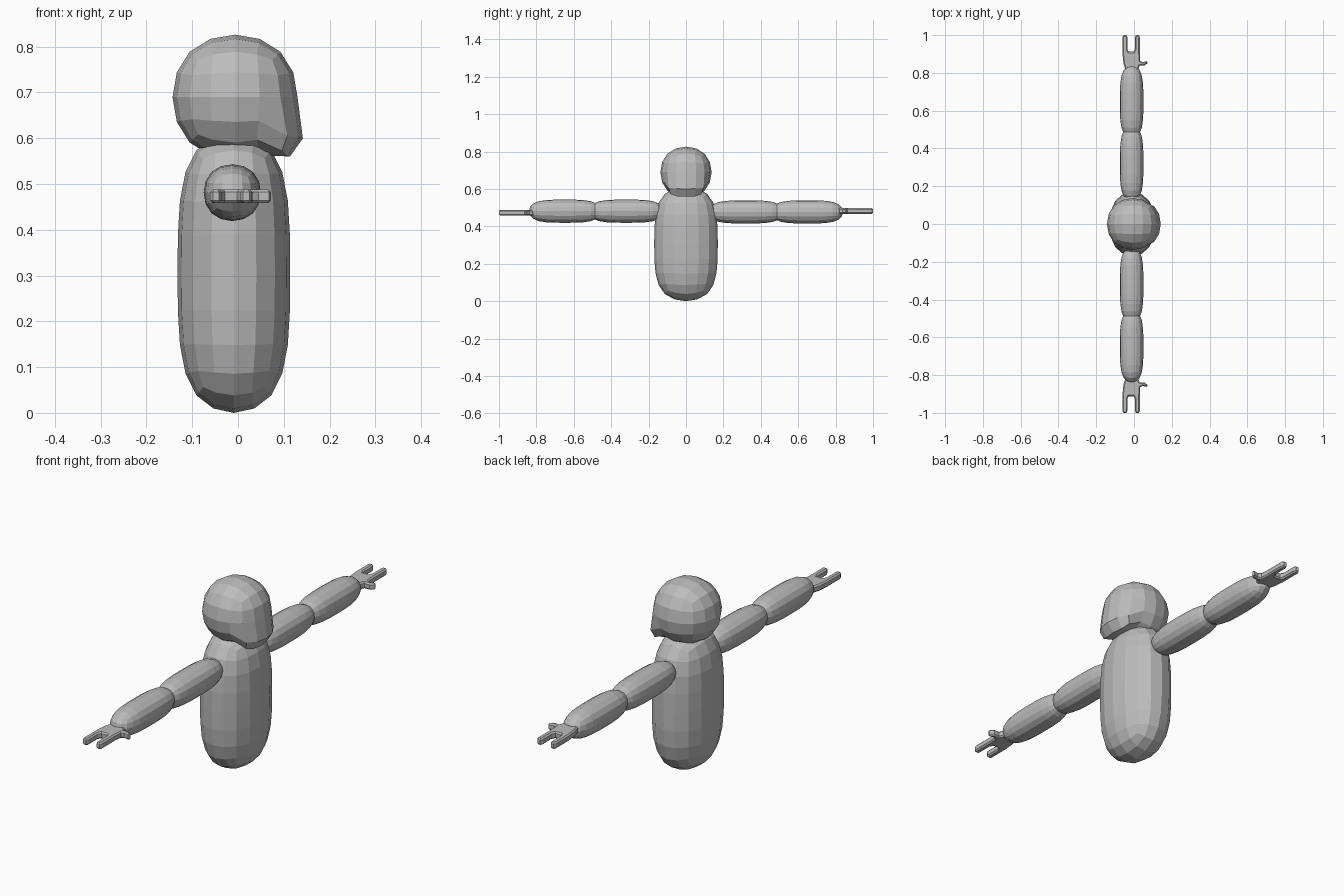
import bpy, bmesh
from mathutils import Vector

if "Cube" in bpy.data.objects:
    bpy.data.objects.remove(bpy.data.objects["Cube"])

grey = bpy.data.materials.new("grey")
grey.diffuse_color = (0.5, 0.5, 0.5, 1)
grey.use_nodes = True
grey.node_tree.nodes["Principled BSDF"].inputs["Base Color"].default_value = grey.diffuse_color


def rounded_block(name, lo, hi, axis=None):
    """Subdivided box fitted to bounds; a middle loop on `axis` keeps it long and straight."""
    bm = bmesh.new()
    bmesh.ops.create_cube(bm, size=2)
    if axis is not None:
        for v in bm.verts:
            v.co[axis] *= 2
        normal = Vector((0, 0, 0))
        normal[axis] = 1
        bmesh.ops.bisect_plane(bm, geom=bm.verts[:] + bm.edges[:] + bm.faces[:],
                               plane_co=(0, 0, 0), plane_no=normal)
    me = bpy.data.meshes.new(name)
    bm.to_mesh(me)
    bm.free()
    ob = bpy.data.objects.new(name, me)
    bpy.context.collection.objects.link(ob)
    mod = ob.modifiers.new("round", 'SUBSURF')
    mod.levels = mod.render_levels = 2
    bpy.context.view_layer.objects.active = ob
    bpy.ops.object.modifier_apply(modifier=mod.name)
    # fit to the wanted bounds
    for i in range(3):
        top = max(v.co[i] for v in me.vertices)
        for v in me.vertices:
            v.co[i] = (lo[i] + hi[i]) / 2 + v.co[i] / top * (hi[i] - lo[i]) / 2
    me.materials.append(grey)
    return ob


# body and head
rounded_block("body", (-0.132, -0.17, 0), (0.114, 0.17, 0.612), 2)
head = rounded_block("head", (-0.143, -0.137, 0.553), (0.13, 0.137, 0.826))

# jaw pulled forward and down on the +x side
for v in head.data.vertices:
    if v.co.x > 0.06 and v.co.z < 0.665:
        v.co.x += 0.021
        v.co.z = max(v.co.z - 0.036, 0.56)


def hand(name, side, z):
    """Flat two-fingered hand with a hooked thumb."""
    outline = [(-0.045, 0.815), (-0.056, 0.85), (-0.061, 0.90), (-0.061, 0.99),
               (-0.055, 1.0), (-0.041, 1.0), (-0.035, 0.99), (-0.035, 0.925),
               (-0.028, 0.912), (-0.002, 0.912), (0.005, 0.925), (0.005, 0.99),
               (0.011, 1.0), (0.025, 1.0), (0.031, 0.99), (0.031, 0.90),
               (0.033, 0.864), (0.045, 0.857), (0.068, 0.862), (0.072, 0.852),
               (0.055, 0.838), (0.03, 0.838), (0.02, 0.815)]
    bm = bmesh.new()
    face = bm.faces.new([bm.verts.new((x, side * y, z - 0.015)) for x, y in outline])
    ext = bmesh.ops.extrude_face_region(bm, geom=[face])
    for v in ext["geom"]:
        if isinstance(v, bmesh.types.BMVert):
            v.co.z += 0.03
    bmesh.ops.recalc_face_normals(bm, faces=bm.faces[:])
    rims = [e for e in bm.edges if abs(e.verts[0].co.z - e.verts[1].co.z) < 1e-5]
    bmesh.ops.bevel(bm, geom=rims, offset=0.006, segments=1, affect='EDGES')
    me = bpy.data.meshes.new(name)
    bm.to_mesh(me)
    bm.free()
    me.materials.append(grey)
    bpy.context.collection.objects.link(bpy.data.objects.new(name, me))


# arms stretched out along y, each of two overlapping segments and a hand
for side, label, z in ((-1, "front", 0.481), (1, "back", 0.477)):
    for part, near, far in (("upper_arm", 0.12, 0.52), ("forearm", 0.455, 0.84)):
        y0, y1 = sorted((side * near, side * far))
        rounded_block(f"{label}_{part}", (-0.075, y0, z - 0.062), (0.05, y1, z + 0.062), 1)
    hand(f"{label}_hand", side, 0.473 if side < 0 else 0.482)
